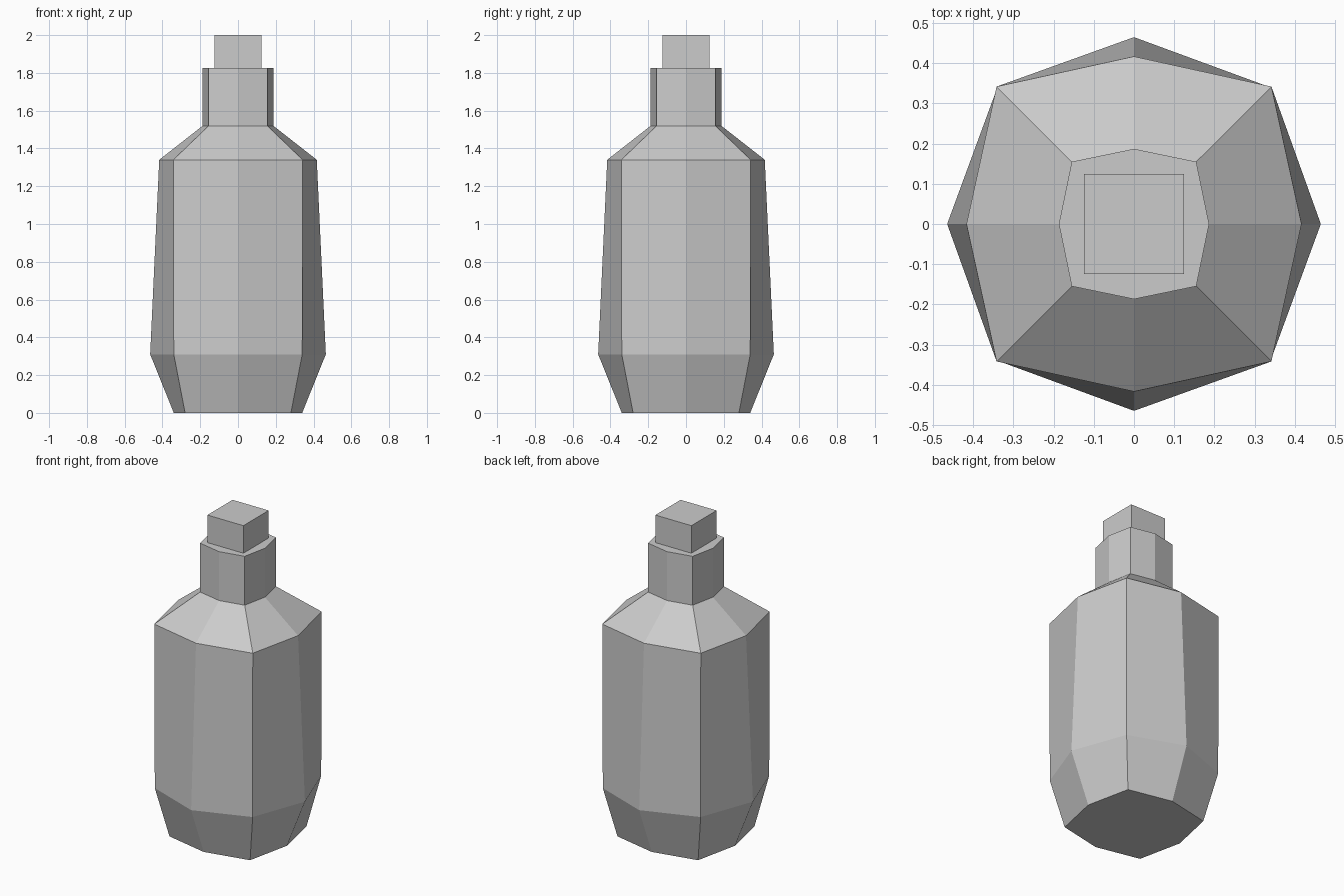
import bpy, bmesh

cube = bpy.data.objects.get("Cube")
if cube:
    bpy.data.objects.remove(cube, do_unlink=True)

# One plain grey for the whole bottle
grey = bpy.data.materials.new("plain_grey")
grey.use_nodes = True
colour = (0.6, 0.6, 0.6, 1)
grey.diffuse_color = colour
grey.node_tree.nodes["Principled BSDF"].inputs["Base Color"].default_value = colour


def loft(name, rings):
    """Stack eight-sided rings given as (height, side radius, corner half width)."""
    bm = bmesh.new()
    loops = []
    for z, side, corner in rings:
        outline = []
        x, y, u, v = side, 0, corner, corner
        for _ in range(4):
            outline += [bm.verts.new((x, y, z)), bm.verts.new((u, v, z))]
            x, y, u, v = -y, x, -v, u
        loops.append(outline)
    for low, high in zip(loops, loops[1:]):
        for i in range(8):
            j = (i + 1) % 8
            bm.faces.new((low[i], low[j], high[j], high[i]))
    bm.faces.new(loops[0][::-1])
    bm.faces.new(loops[-1])
    mesh = bpy.data.meshes.new(name)
    bm.to_mesh(mesh)
    bm.free()
    mesh.materials.append(grey)
    obj = bpy.data.objects.new(name, mesh)
    bpy.context.collection.objects.link(obj)
    return obj


# Bottle body: tapered foot, long sides, sloped shoulder and straight neck
loft("bottle_body", [
    (0.0, 0.34, 0.28),
    (0.31, 0.465, 0.34),
    (1.34, 0.417, 0.342),
    (1.52, 0.187, 0.155),
    (1.827, 0.187, 0.155),
])

# Square stopper seated on the neck
bpy.ops.mesh.primitive_cube_add(size=1, location=(0, 0, 1.9135))
stopper = bpy.context.object
stopper.name = "stopper"
stopper.scale = (0.25, 0.25, 0.173)
stopper.data.materials.append(grey)
